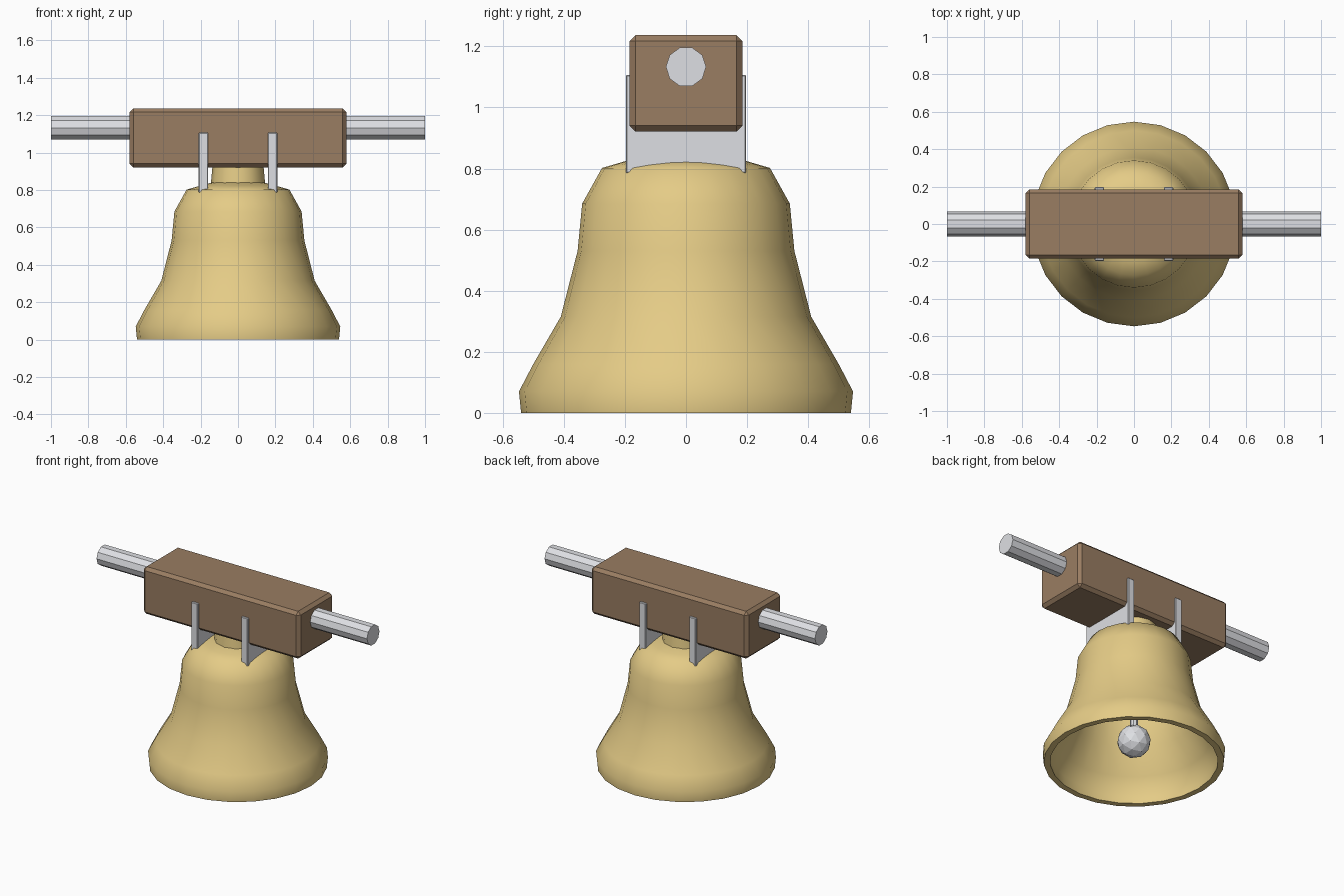
import bpy, bmesh
from math import radians, pi
from mathutils import Matrix

cube = bpy.data.objects.get("Cube")
if cube:
    bpy.data.objects.remove(cube, do_unlink=True)


def material(name, rgb):
    m = bpy.data.materials.new(name)
    m.use_nodes = True
    m.diffuse_color = (*rgb, 1)
    m.node_tree.nodes["Principled BSDF"].inputs["Base Color"].default_value = (*rgb, 1)
    return m


BRASS = material("brass", (0.78, 0.6, 0.24))
WOOD = material("brown wood", (0.32, 0.205, 0.122))
STEEL = material("grey steel", (0.73, 0.74, 0.77))


def finish(name, bm, mat, smooth=None):
    bmesh.ops.recalc_face_normals(bm, faces=bm.faces)
    mesh = bpy.data.meshes.new(name)
    bm.to_mesh(mesh)
    bm.free()
    mesh.materials.append(mat)
    obj = bpy.data.objects.new(name, mesh)
    bpy.context.collection.objects.link(obj)
    if smooth:
        bpy.ops.object.select_all(action='DESELECT')
        obj.select_set(True)
        bpy.context.view_layer.objects.active = obj
        bpy.ops.object.shade_smooth_by_angle(angle=radians(smooth))
    return obj


def box(name, centre, size, bevel, mat):
    bm = bmesh.new()
    bmesh.ops.create_cube(bm, size=1, matrix=Matrix.Translation(centre) @ Matrix.Diagonal((*size, 1)))
    bmesh.ops.bevel(bm, geom=bm.edges[:], offset=bevel, segments=1, affect='EDGES')
    return finish(name, bm, mat)


def rod(name, centre, r1, r2, length, sides, mat, rotation=Matrix(), smooth=None):
    bm = bmesh.new()
    bmesh.ops.create_cone(bm, cap_ends=True, segments=sides, radius1=r1, radius2=r2,
                          depth=length, matrix=Matrix.Translation(centre) @ rotation)
    return finish(name, bm, mat, smooth)


# Bell shell: outer wall from crown to lip, then back up the inside
outer = [(0, 0.843), (0.14, 0.84), (0.2, 0.824), (0.275, 0.802), (0.34, 0.685),
         (0.355, 0.53), (0.41, 0.315), (0.5, 0.16), (0.547, 0.07), (0.54, 0)]
wall = 0.038
inner = [(r - wall, z) for r, z in reversed(outer[4:])] + [(0.24, 0.77), (0, 0.8)]
bm = bmesh.new()
verts = [bm.verts.new((r, 0, z)) for r, z in outer + inner]
edges = [bm.edges.new(pair) for pair in zip(verts, verts[1:])]
bmesh.ops.spin(bm, geom=verts + edges, cent=(0, 0, 0), axis=(0, 0, 1), angle=2 * pi, steps=24)
bmesh.ops.remove_doubles(bm, verts=bm.verts, dist=0.0005)
finish("bell", bm, BRASS, 65)

# Neck joining the bell to the beam
rod("neck", (0, 0, 0.89), 0.145, 0.135, 0.11, 12, BRASS, smooth=40)

# Wooden beam with chamfered edges
box("headstock_beam", (0, 0, 1.079), (1.16, 0.37, 0.316), 0.02, WOOD)

# Axle stubs and hanging straps on both sides
for side, word in ((1, "left"), (-1, "right")):
    rod(word + "_axle", (side * 0.77, 0, 1.133), 0.066, 0.066, 0.46, 10, STEEL,
        Matrix.Rotation(pi / 2, 4, 'Y'))
    box(word + "_strap", (side * 0.185, 0, 0.946), (0.05, 0.394, 0.322), 0.004, STEEL)

# Clapper
rod("clapper_rod", (0, 0, 0.5), 0.025, 0.025, 0.62, 8, STEEL)
bm = bmesh.new()
bmesh.ops.create_icosphere(bm, subdivisions=2, radius=0.102,
                           matrix=Matrix.Translation((0, 0, 0.14)))
finish("clapper_ball", bm, STEEL)
